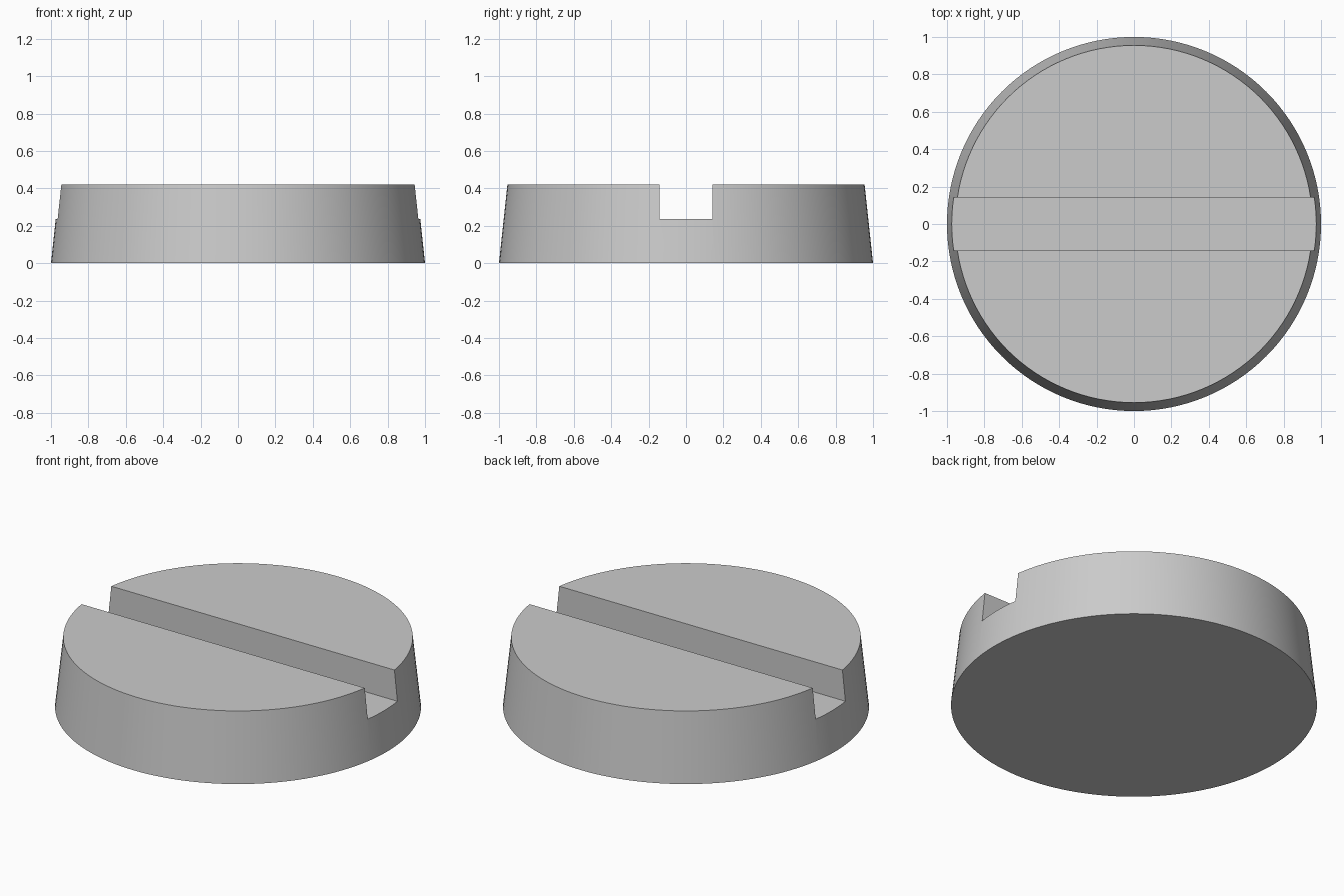
import bpy
import math

BOTTOM_RADIUS, TOP_RADIUS, HEIGHT = 1.0, 0.955, 0.42
SLOT_WIDTH, SLOT_FLOOR = 0.283, 0.237

default = bpy.data.objects.get("Cube")
if default:
    bpy.data.objects.remove(default, do_unlink=True)

# Single grey material
grey = bpy.data.materials.new("plain grey")
grey.use_nodes = True
colour = (0.6, 0.6, 0.6, 1)
grey.diffuse_color = colour
grey.node_tree.nodes["Principled BSDF"].inputs["Base Color"].default_value = colour

# Slot cutter, running from side to side and open at the top
bpy.ops.mesh.primitive_cube_add(size=1, location=(0, 0, SLOT_FLOOR + 0.5))
cutter = bpy.context.object
cutter.name = "slot_cutter"
cutter.scale = (3, SLOT_WIDTH, 1)
cutter.hide_render = True
cutter.hide_set(True)

# Tapered disc
bpy.ops.mesh.primitive_cone_add(vertices=128, radius1=BOTTOM_RADIUS, radius2=TOP_RADIUS,
                                depth=HEIGHT, location=(0, 0, HEIGHT / 2))
disc = bpy.context.object
disc.name = "slotted_disc"
disc.data.materials.append(grey)

# Cut the slot, then drop the cutter
slot = disc.modifiers.new("slot", 'BOOLEAN')
slot.operation = 'DIFFERENCE'
slot.solver = 'EXACT'
slot.object = cutter
bpy.ops.object.modifier_apply(modifier=slot.name)
bpy.data.objects.remove(cutter, do_unlink=True)

# Smooth round wall with crisp rims
bpy.ops.object.shade_smooth_by_angle(angle=math.radians(30))
